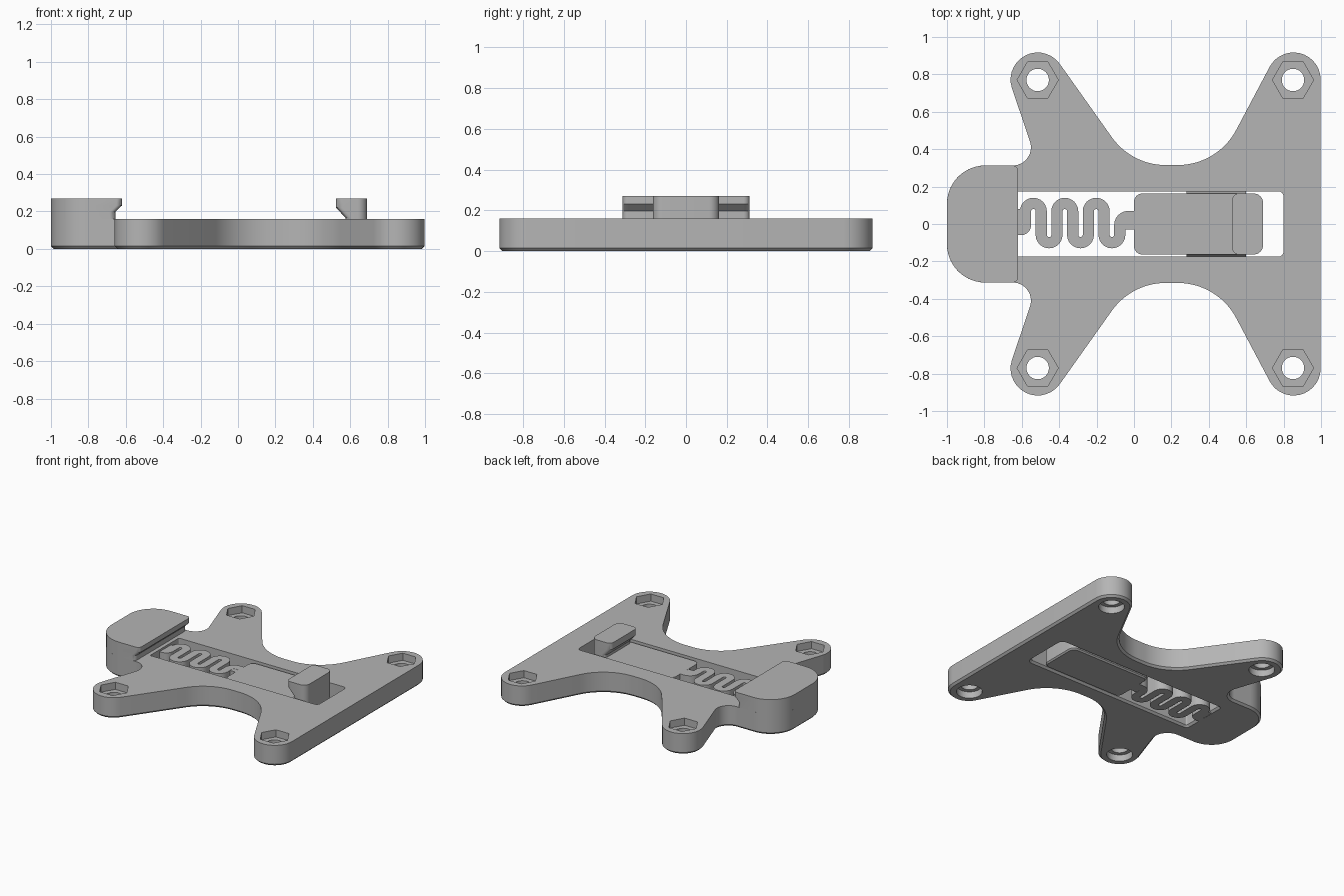
import bpy, bmesh
from math import sin, cos, radians
from mathutils import Vector

cube = bpy.data.objects.get("Cube")
if cube:
    bpy.data.objects.remove(cube, do_unlink=True)

grey = bpy.data.materials.new("light grey plastic")
grey.use_nodes = True
grey.diffuse_color = (0.46, 0.46, 0.46, 1)
grey.node_tree.nodes["Principled BSDF"].inputs["Base Color"].default_value = grey.diffuse_color


def arc(cx, cy, r, a0, a1, n=14):
    steps = [radians(a0 + (a1 - a0) * i / n) for i in range(n + 1)]
    return [Vector((cx + r * cos(a), cy + r * sin(a))) for a in steps]


def circle(cx, cy, r, n=32):
    return arc(cx, cy, r, 0, 360, n)[:-1]


def mirrored(half):
    """Close a counterclockwise upper half outline with its reflection in y."""
    return half + [Vector((p.x, -p.y)) for p in reversed(half)]


def slab(x0, x1, w, r_left, r_right):
    """Rectangle outline of half width w, with rounded corners."""
    return mirrored(arc(x1 - r_right, w - r_right, r_right, 0, 90, 8)
                    + arc(x0 + r_left, w - r_left, r_left, 90, 180, 12))


def inset(ring, d):
    out = []
    for i, p in enumerate(ring):
        a = (p - ring[i - 1]).normalized()
        b = (ring[(i + 1) % len(ring)] - p).normalized()
        t = (a + b).normalized()
        out.append(p + Vector((-t.y, t.x)) * d / max(t.dot(a), 0.5))
    return out


def loft(name, layers):
    """Solid through matching outlines, given as (outline, height)."""
    bm = bmesh.new()
    rings = [[bm.verts.new((p.x, p.y, z)) for p in ring] for ring, z in layers]
    bm.faces.new(rings[0][::-1])
    bm.faces.new(rings[-1])
    for low, high in zip(rings, rings[1:]):
        for i in range(len(low)):
            bm.faces.new((low[i - 1], low[i], high[i], high[i - 1]))
    bmesh.ops.recalc_face_normals(bm, faces=bm.faces)
    mesh = bpy.data.meshes.new(name)
    bm.to_mesh(mesh)
    bm.free()
    mesh.materials.append(grey)
    ob = bpy.data.objects.new(name, mesh)
    bpy.context.collection.objects.link(ob)
    return ob


def activate(ob):
    bpy.ops.object.select_all(action='DESELECT')
    ob.select_set(True)
    bpy.context.view_layer.objects.active = ob


def cut(ob, layers):
    cutter = loft("cutter", layers)
    mod = ob.modifiers.new("cut", 'BOOLEAN')
    mod.operation = 'DIFFERENCE'
    mod.solver = 'EXACT'
    mod.object = cutter
    activate(ob)
    bpy.ops.object.modifier_apply(modifier=mod.name)
    bpy.data.objects.remove(cutter, do_unlink=True)


TOP = 0.16       # plate surface
SLIDE = 0.145    # tongue and spring surface
EDGE = 0.015     # bottom chamfer
HEAD = 0.27      # top of both jaws

# Mounting plate with four lugs and a waist
outline = mirrored(
    arc(0.853, 0.772, 0.145, 0, 152.7)
    + arc(0.234, 0.669, 0.354, -27.3, -90)
    + arc(0.17, 0.669, 0.354, -90, -144.8)
    + arc(-0.515, 0.772, 0.145, 35.3, 198.4)
    + arc(-0.648, 0.41, 0.097, 18.4, -90)
    + arc(-0.795, 0.108, 0.205, 90, 180))
plate = loft("mounting_plate", [(inset(outline, EDGE), 0), (outline, EDGE), (outline, TOP)])

# Slot for the sliding tongue, flared at the bottom
slot = slab(-0.625, 0.8, 0.175, 0.01, 0.03)
cut(plate, [(inset(slot, -EDGE), -0.001), (slot, EDGE), (slot, 0.2)])

# Screw holes with a hexagonal pocket above and a round pocket below
for x in (-0.515, 0.85):
    for y in (-0.77, 0.77):
        cut(plate, [(circle(x, y, 0.06), -0.05), (circle(x, y, 0.06), 0.2)])
        cut(plate, [(circle(x, y, 0.11, 6), 0.105), (circle(x, y, 0.11, 6), 0.2)])
        cut(plate, [(circle(x, y, 0.09), -0.05), (circle(x, y, 0.09), 0.05)])

# Fixed jaw with an overhanging lip
jaw = [(slab(-1, x, 0.313, 0.205, 0.03), z)
       for x, z in ((-0.655, TOP), (-0.655, 0.198), (-0.62, 0.232), (-0.62, HEAD))]
loft("fixed_jaw", jaw)

# Sliding tongue and its hook
tongue = slab(0, 0.69, 0.163, 0.045, 0.05)
loft("sliding_tongue", [(inset(tongue, 0.01), 0), (tongue, 0.01), (tongue, SLIDE)])
hook = [(slab(x, 0.69, 0.163, 0.035, 0.05), z)
        for x, z in ((0.575, SLIDE), (0.575, 0.165), (0.525, 0.22), (0.525, HEAD))]
loft("tongue_hook", hook)

# Guide ribs either side of the tongue
for side, name in ((1, "left_guide_rib"), (-1, "right_guide_rib")):
    def rib(w):
        return [Vector((x, side * y)) for x, y in ((0.28, 0.15), (0.6, 0.15), (0.6, w), (0.28, w))]
    loft(name, [(rib(0.163), 0.03), (rib(0.178), 0.06), (rib(0.178), 0.09), (rib(0.163), 0.12)])

# Zigzag spring: a ribbon along limbs joined by half turns
pitch, reach, half_width = 0.084, 0.068, 0.03
path = [Vector((-0.65, -0.03)), Vector((-0.615, -0.03))] + arc(-0.605, -0.005, 0.025, -90, 0, 5)
for limb in range(6):
    cx = -0.58 + pitch * (limb + 0.5)
    if limb % 2 == 0:
        path += arc(cx, reach, pitch / 2, 180, 0, 12)
    else:
        path += arc(cx, -reach + 0.01, pitch / 2, 180, 360, 12)
path += arc(-0.031, -0.005, 0.045, 180, 90, 6) + [Vector((0.03, 0.04))]
left, right = [], []
for i, p in enumerate(path):
    d = (path[min(i + 1, len(path) - 1)] - path[max(i - 1, 0)]).normalized()
    n = Vector((-d.y, d.x)) * half_width
    left.append(p + n)
    right.append(p - n)
ribbon = right + left[::-1]
loft("zigzag_spring", [(ribbon, 0), (ribbon, SLIDE)])

# Thickened spring ends
for name, x0, x1, y0, y1 in (("spring_root", -0.64, -0.59, -0.058, 0.08),
                             ("spring_neck", -0.05, 0.02, -0.03, 0.065)):
    block = [Vector(p) for p in ((x0, y0), (x1, y0), (x1, y1), (x0, y1))]
    loft(name, [(block, 0.001), (block, SLIDE - 0.001)])

for ob in list(bpy.context.collection.objects):
    if ob.type == 'MESH' and grey.name in ob.data.materials:
        activate(ob)
        bpy.ops.object.shade_smooth_by_angle(angle=radians(30))
